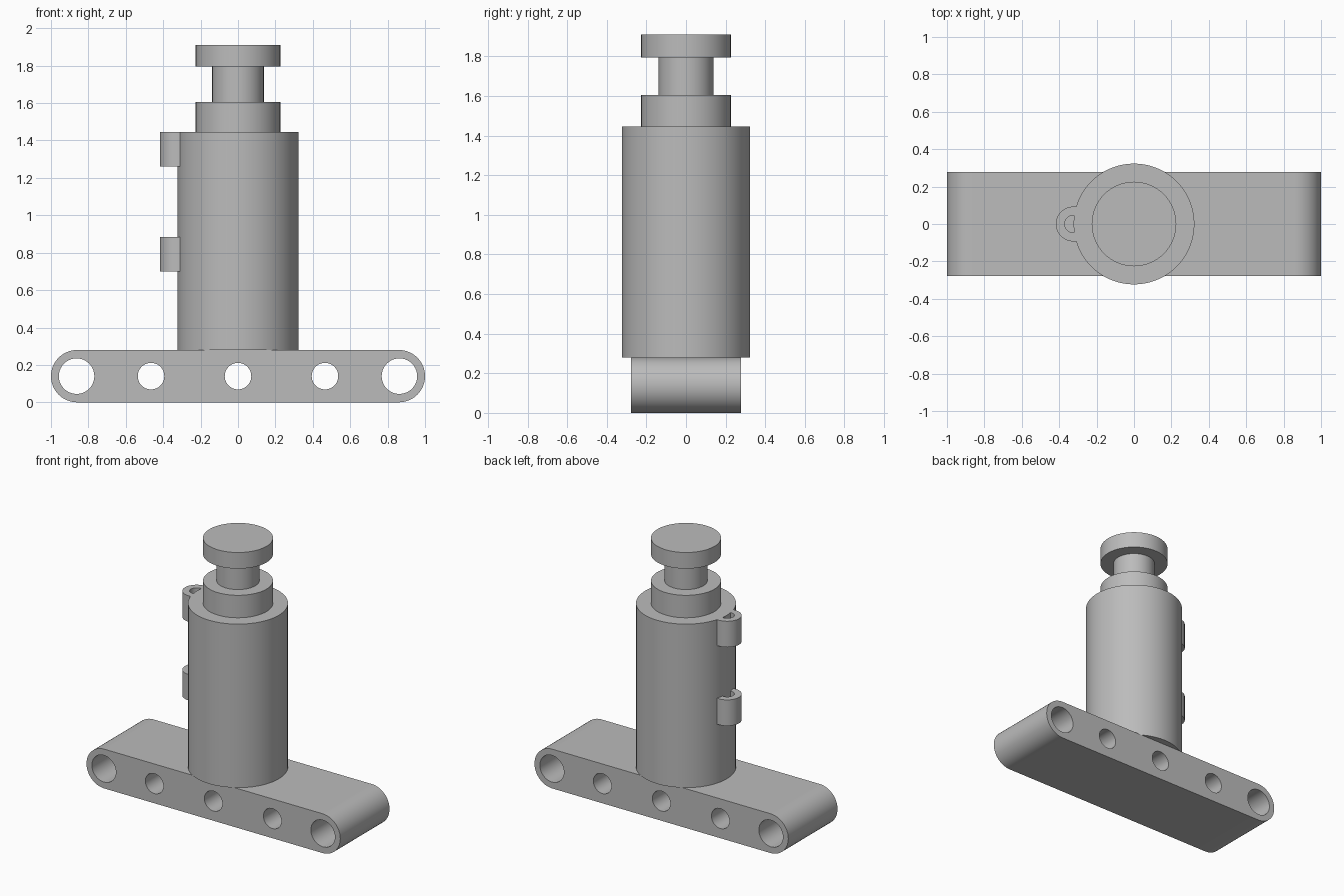
import bpy, bmesh, math
from mathutils import Matrix

if "Cube" in bpy.data.objects:
    bpy.data.objects.remove(bpy.data.objects["Cube"])

grey = bpy.data.materials.new("plain grey")
grey.diffuse_color = (0.5, 0.5, 0.5, 1)
grey.use_nodes = True
grey.node_tree.nodes["Principled BSDF"].inputs["Base Color"].default_value = grey.diffuse_color


def arc(cx, cy, r, a0, a1, n):
    """Points from angle a0 to a1 in degrees, both ends included."""
    angles = [math.radians(a0 + (a1 - a0) * i / n) for i in range(n + 1)]
    return [(cx + r * math.cos(a), cy + r * math.sin(a)) for a in angles]


def circle(cx, cy, r, n):
    return arc(cx, cy, r, 0, 360, n)[:-1]


def finish(name, bm):
    bmesh.ops.recalc_face_normals(bm, faces=bm.faces)
    mesh = bpy.data.meshes.new(name)
    bm.to_mesh(mesh)
    bm.free()
    mesh.materials.append(grey)
    obj = bpy.data.objects.new(name, mesh)
    bpy.context.collection.objects.link(obj)
    bpy.ops.object.select_all(action='DESELECT')
    obj.select_set(True)
    bpy.context.view_layer.objects.active = obj
    bpy.ops.object.shade_smooth_by_angle(angle=math.radians(30))
    return obj


def extrude_loops(name, loops, z0, z1, matrix=Matrix()):
    """Fill an outline (with optional hole loops) and extrude it."""
    bm = bmesh.new()
    for pts in loops:
        vs = [bm.verts.new((x, y, z0)) for x, y in pts]
        for a, b in zip(vs, vs[1:] + vs[:1]):
            bm.edges.new((a, b))
    bmesh.ops.triangle_fill(bm, edges=bm.edges[:], use_beauty=True, normal=(0, 0, 1))
    bmesh.ops.dissolve_limit(bm, angle_limit=0.01, verts=[], edges=bm.edges[:])
    ext = bmesh.ops.extrude_face_region(bm, geom=bm.faces[:], use_keep_orig=True)
    top = [g for g in ext["geom"] if isinstance(g, bmesh.types.BMVert)]
    bmesh.ops.translate(bm, verts=top, vec=(0, 0, z1 - z0))
    bmesh.ops.transform(bm, matrix=matrix, verts=bm.verts)
    return finish(name, bm)


def lathe(name, profile, n=72):
    """Spin a closed (radius, height) profile about the z axis."""
    bm = bmesh.new()
    rings = [[bm.verts.new((x, y, z)) for x, y in circle(0, 0, r, n)] for r, z in profile]
    for a, b in zip(rings, rings[1:]):
        for i in range(n):
            j = (i + 1) % n
            bm.faces.new((a[i], a[j], b[j], b[i]))
    bm.faces.new(rings[0])
    bm.faces.new(rings[-1])
    return finish(name, bm)


# Rounded base bar, pierced front to back by five holes
bar = arc(0.86, 0.14, 0.14, -90, 90, 24) + arc(-0.86, 0.14, 0.14, 90, 270, 24)
holes = [circle(x, 0.14, r, 40) for x, r in
         ((-0.863, 0.095), (-0.465, 0.071), (0, 0.071), (0.465, 0.071), (0.863, 0.095))]
extrude_loops("base_bar", [bar] + holes, -0.277, 0.277, Matrix.Rotation(math.pi / 2, 4, 'X'))

# Main barrel, collar, neck and cap
lathe("barrel_and_cap", [(0.323, 0.28), (0.323, 1.445), (0.226, 1.445), (0.226, 1.605),
                         (0.138, 1.605), (0.138, 1.795), (0.226, 1.795), (0.226, 1.91)])

# Two C-shaped guide loops on the left side of the barrel
loop = (arc(-0.325, 0, 0.093, 90, 270, 24) + [(-0.306, -0.093), (-0.306, -0.046)]
        + arc(-0.325, 0, 0.046, 270, 90, 16) + [(-0.306, 0.046), (-0.306, 0.093)])
for name, z0 in (("upper_guide_loop", 1.26), ("lower_guide_loop", 0.70)):
    extrude_loops(name, [loop], z0, z0 + 0.185)
